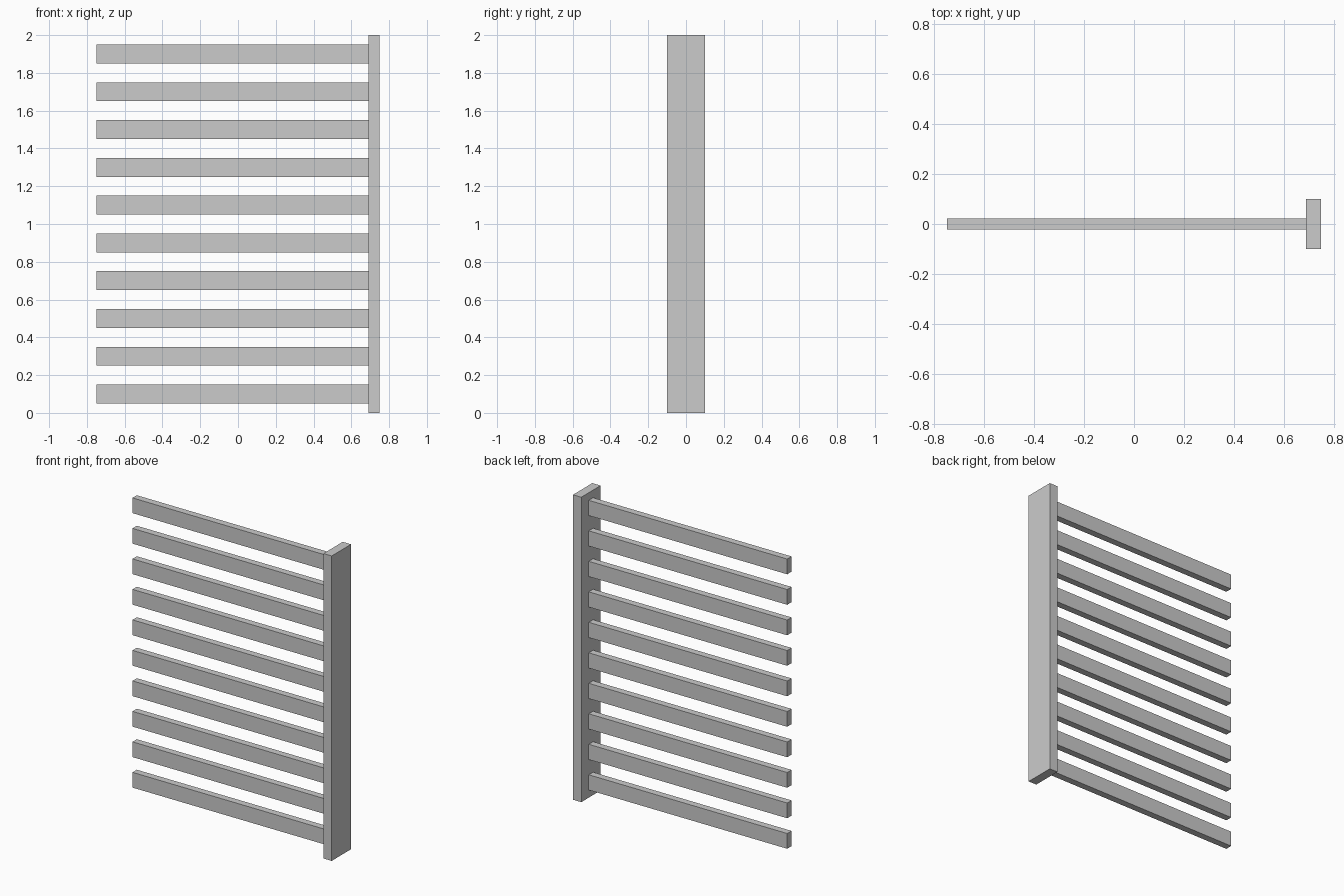
import bpy

if "Cube" in bpy.data.objects:
    bpy.data.objects.remove(bpy.data.objects["Cube"])


def box(name, lo, hi):
    """Axis-aligned box between two corners."""
    bpy.ops.mesh.primitive_cube_add(size=1, location=[(a + b) / 2 for a, b in zip(lo, hi)])
    ob = bpy.context.object
    ob.name = name
    ob.scale = [b - a for a, b in zip(lo, hi)]
    bpy.ops.object.transform_apply(location=False, rotation=False, scale=True)
    return ob


# Upright post at the right end
box("post", (0.69, -0.1, 0), (0.75, 0.1, 2))

# Ten evenly spaced horizontal slats butting against the post
for i in range(10):
    z = 0.05 + 0.2 * i
    box(f"slat_{i + 1}", (-0.75, -0.0225, z), (0.69, 0.0225, z + 0.1))
